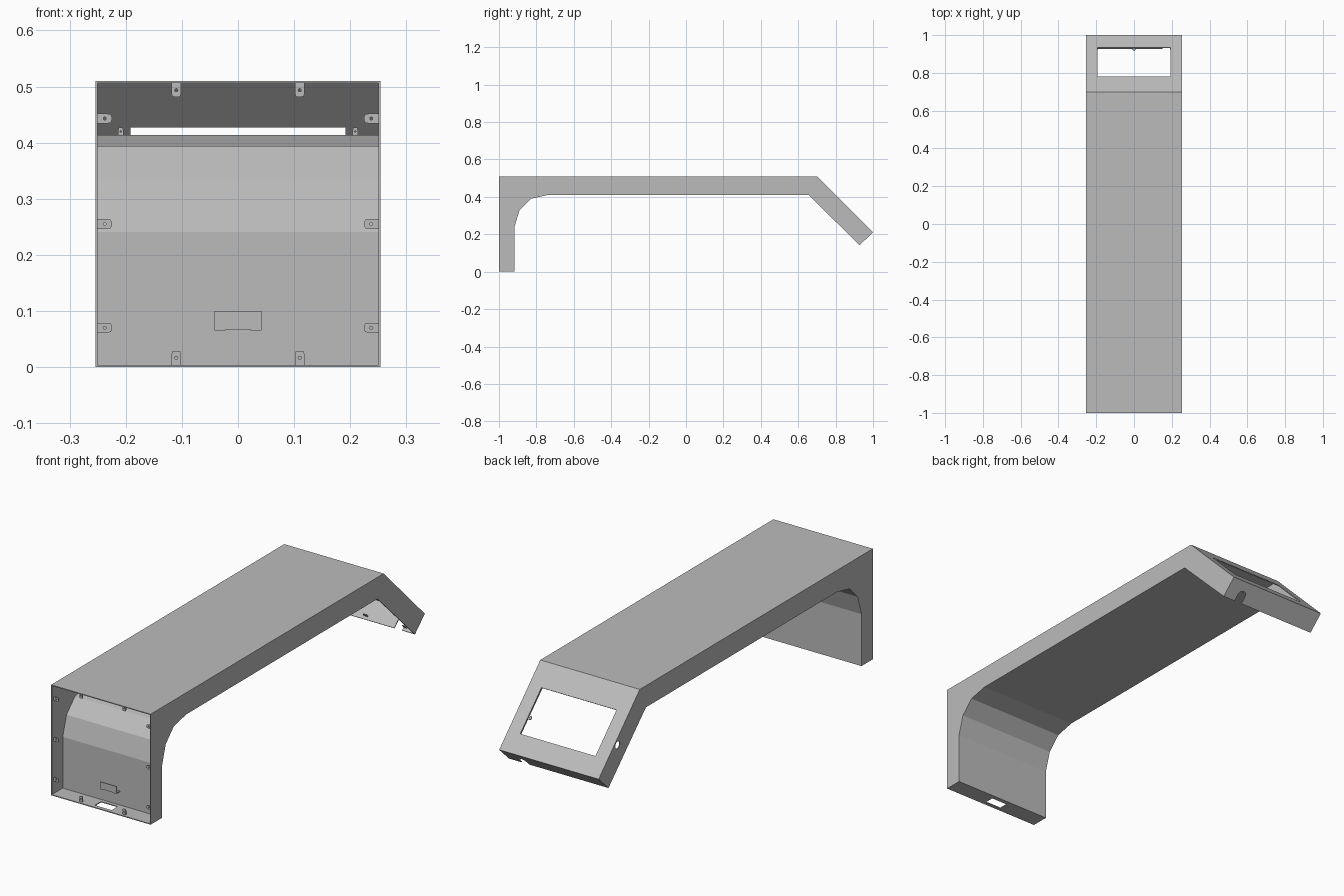
import bpy, bmesh, math
from mathutils import Vector, Matrix

if "Cube" in bpy.data.objects:
    bpy.data.objects.remove(bpy.data.objects["Cube"])

W = 0.25      # inner half width
T = 0.004     # sheet thickness

metal = bpy.data.materials.new("light_grey_metal")
metal.diffuse_color = (0.5, 0.5, 0.5, 1)
metal.use_nodes = True
metal.node_tree.nodes["Principled BSDF"].inputs["Base Color"].default_value = metal.diffuse_color


def make(name, bm):
    bmesh.ops.recalc_face_normals(bm, faces=bm.faces)
    me = bpy.data.meshes.new(name)
    bm.to_mesh(me)
    bm.free()
    ob = bpy.data.objects.new(name, me)
    bpy.context.collection.objects.link(ob)
    me.materials.append(metal)
    return ob


def prism(name, profile, x0, x1):
    """Extrude a (y, z) outline from x0 to x1."""
    bm = bmesh.new()
    face = bm.faces.new([bm.verts.new((x0, y, z)) for y, z in profile])
    ext = bmesh.ops.extrude_face_region(bm, geom=[face])
    verts = [g for g in ext["geom"] if isinstance(g, bmesh.types.BMVert)]
    bmesh.ops.translate(bm, verts=verts, vec=(x1 - x0, 0, 0))
    return make(name, bm)


def offset(path, d):
    """Mitred offset of an open path, to its left for positive d."""
    pts = [Vector(p) for p in path]
    dirs = [(b - a).normalized() for a, b in zip(pts, pts[1:])]
    norms = [Vector((-v.y, v.x)) for v in dirs]
    out = []
    for i, p in enumerate(pts):
        a, b = norms[max(i - 1, 0)], norms[min(i, len(norms) - 1)]
        out.append(tuple(p + (a + b) * d / (1 + a.dot(b))))
    return out


def bent_sheet(name, path, d):
    return prism(name, path + offset(path, d)[::-1], -W, W)


def cut(ob, cutter):
    mod = ob.modifiers.new("cut", 'BOOLEAN')
    mod.object = cutter
    mod.operation = 'DIFFERENCE'
    mod.solver = 'EXACT'
    cutter.hide_render = True
    cutter.hide_set(True)


def box(name, centre, size, rot=0.0):
    bm = bmesh.new()
    m = Matrix.Translation(centre) @ Matrix.Rotation(rot, 4, 'X') @ Matrix.Diagonal((*size, 1))
    bmesh.ops.create_cube(bm, size=1, matrix=m)
    return make(name, bm)


def cylinder(name, centre, r, depth, rot):
    bm = bmesh.new()
    bmesh.ops.create_cone(bm, cap_ends=True, segments=20, radius1=r, radius2=r, depth=depth,
                          matrix=Matrix.Translation(centre) @ rot)
    return make(name, bm)


def tab(name, root, along, normal, length=0.025, width=0.017):
    """Small rounded screw tab with a hole, growing from root."""
    along, normal = Vector(along).normalized(), Vector(normal).normalized()
    side = along.cross(normal)
    root = Vector(root)
    bm = bmesh.new()
    n = 16
    loops = []
    for h, scale in ((0, 1), (0, 0), (T, 0), (T, 1)):
        loop = []
        for i in range(n):
            c, s = math.cos(math.tau * i / n), math.sin(math.tau * i / n)
            if scale:
                k = 1 / max(abs(c), abs(s))
                if s > 0 and i % 4 == 2:
                    k *= 0.87          # rounded free corners
                u, v = c * k * width / 2, s * k * length / 2
            else:
                u, v = c * width * 0.16, s * width * 0.16
            loop.append(bm.verts.new(root + along * (v + length / 2) + side * u + normal * h))
        loops.append(loop)
    for a, b in zip(loops, loops[1:] + loops[:1]):
        for i in range(n):
            j = (i + 1) % n
            bm.faces.new((a[i], a[j], b[j], b[i]))
    return make(name, bm)


# Side walls
leg_curve = [(-0.917, 0), (-0.917, 0.24), (-0.89, 0.33), (-0.83, 0.39), (-0.74, 0.41)]
wall = [(-1, 0)] + leg_curve + [(0.655, 0.41), (0.928, 0.142), (1, 0.21), (0.7, 0.51), (-1, 0.51)]
left_wall = prism("left_wall", wall, -W - T, -W)
prism("right_wall", wall, W, W + T)

# Top cover, sloped console face and end cap in one bent sheet
top = bent_sheet("top_cover", [(-1, 0.51), (0.7, 0.51), (1, 0.21), (0.928, 0.142)], -T)
# Foot, rear of the leg and underside in one bent sheet
under = bent_sheet("underside_cover", [(-1, 0)] + leg_curve + [(0.655, 0.41)], T)

# Console window, centred on the slope
cut(top, box("window_cutter", (0, 0.8575, 0.3525), (0.384, 0.218, 0.03), -math.pi / 4))
# Cable notch in the end cap, open at its lower edge
slope = Matrix.Rotation(-math.pi / 4, 4, 'X')
cap_axis = Matrix.Rotation(math.pi / 4, 4, 'X')
cut(top, cylinder("notch_round_cutter", (0.17, 0.953, 0.167), 0.02, 0.04, cap_axis))
cut(top, box("notch_slot_cutter", (0.17, 0.936, 0.150), (0.04, 0.04, 0.048), math.pi / 4))
# Button hole in the left wall
cut(left_wall, cylinder("button_hole_cutter", (-W, 0.862, 0.315), 0.017, 0.04,
                        Matrix.Rotation(math.pi / 2, 4, 'Y')))
# Cable slot in the foot
cut(under, box("foot_slot_cutter", (0, -0.96, 0), (0.085, 0.045, 0.04)))

# Cable bracket on the inside of the leg
box("bracket_plate", (0, -0.945, 0.083), (0.085, T, 0.032))
for s in (-1, 1):
    box("bracket_arm", (s * 0.032, -0.934, 0.067), (0.02, 0.026, T))

# Screw tabs around the front opening
for s in (-1, 1):
    tab("foot_tab", (s * 0.11, -0.988, T), (0, 0, 1), (0, 1, 0))
    tab("top_tab", (s * 0.11, -0.988, 0.506), (0, 0, -1), (0, 1, 0))
    for z in (0.07, 0.255, 0.443):
        tab("side_tab", (s * W, -0.988, z), (-s, 0, 0), (0, 1, 0))

# Screw tabs around the open underside of the console
for x in (-0.2, 0, 0.2):
    tab("end_cap_tab", (x, 0.935, 0.154), (0, -1, 1), (0, 1, 1), 0.022)
for s in (-1, 1):
    tab("console_side_tab", (s * W, 0.80, 0.285), (-s, 0, 0), (0, 1, 1), 0.022)
    tab("console_inner_tab", (s * 0.209, 0.645, 0.413), (0, 0, 1), (0, 1, 0), 0.014, 0.009)
